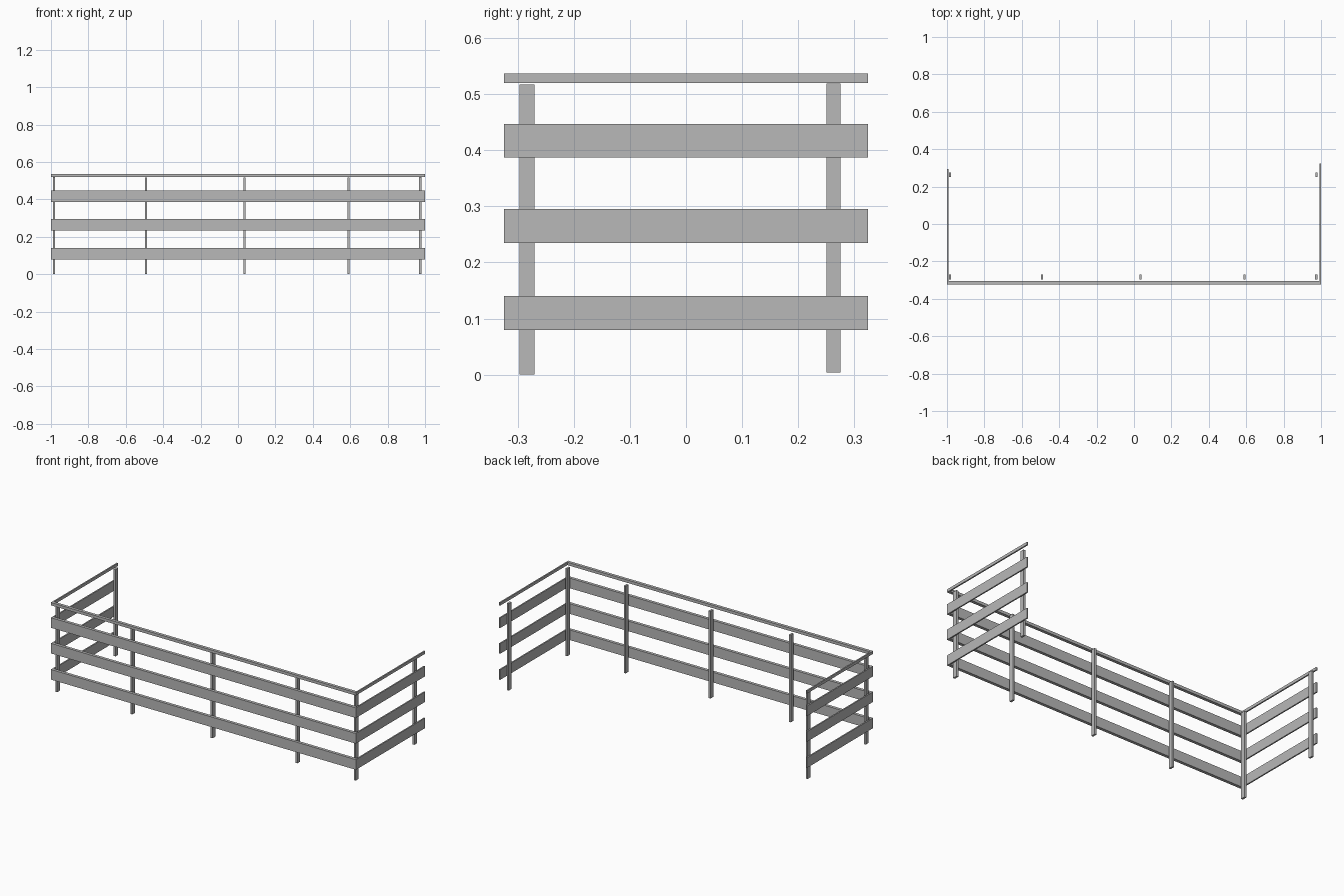
import bpy

cube = bpy.data.objects.get("Cube")
if cube:
    bpy.data.objects.remove(cube, do_unlink=True)

# Single painted grey finish
grey = bpy.data.materials.new("grey")
grey.use_nodes = True
colour = (0.48, 0.48, 0.48, 1)
grey.diffuse_color = colour
grey.node_tree.nodes["Principled BSDF"].inputs["Base Color"].default_value = colour


def box(name, x, y, z):
    """Box spanning the given (min, max) range on each axis."""
    bpy.ops.mesh.primitive_cube_add(size=1)
    ob = bpy.context.object
    ob.name = name
    ob.location = [(a + b) / 2 for a, b in (x, y, z)]
    ob.scale = [b - a for a, b in (x, y, z)]
    bpy.ops.object.transform_apply(location=False, rotation=False, scale=True)
    ob.data.materials.append(grey)
    return ob


FRONT, RIGHT_END, LEFT_END = -0.324, 0.324, 0.293
SIDE_THICK, FRONT_THICK = 0.008, 0.018

# Three boards and a handrail on each of the three sides
levels = [("lower_board", 0.08, 0.14), ("middle_board", 0.235, 0.295),
          ("upper_board", 0.387, 0.447), ("handrail", 0.52, 0.537)]
for part, low, high in levels:
    z = (low, high)
    box("front_" + part, (-1 + SIDE_THICK, 1 - SIDE_THICK),
        (FRONT, FRONT + FRONT_THICK), z)
    box("left_" + part, (1 - SIDE_THICK, 1), (FRONT, RIGHT_END), z)
    box("right_" + part, (-1, -1 + SIDE_THICK), (FRONT, LEFT_END), z)

# Front row of posts
for i, x in enumerate((-0.984, -0.492, 0.035, 0.591, 0.974)):
    box(f"front_post_{i + 1}", (x - 0.006, x + 0.006),
        (-0.297, -0.27), (0, 0.517))

# Rear posts
for name, x in (("rear_right_post", -0.984), ("rear_left_post", 0.976)):
    box(name, (x - 0.006, x + 0.006), (0.25, 0.275), (0.004, 0.519))
